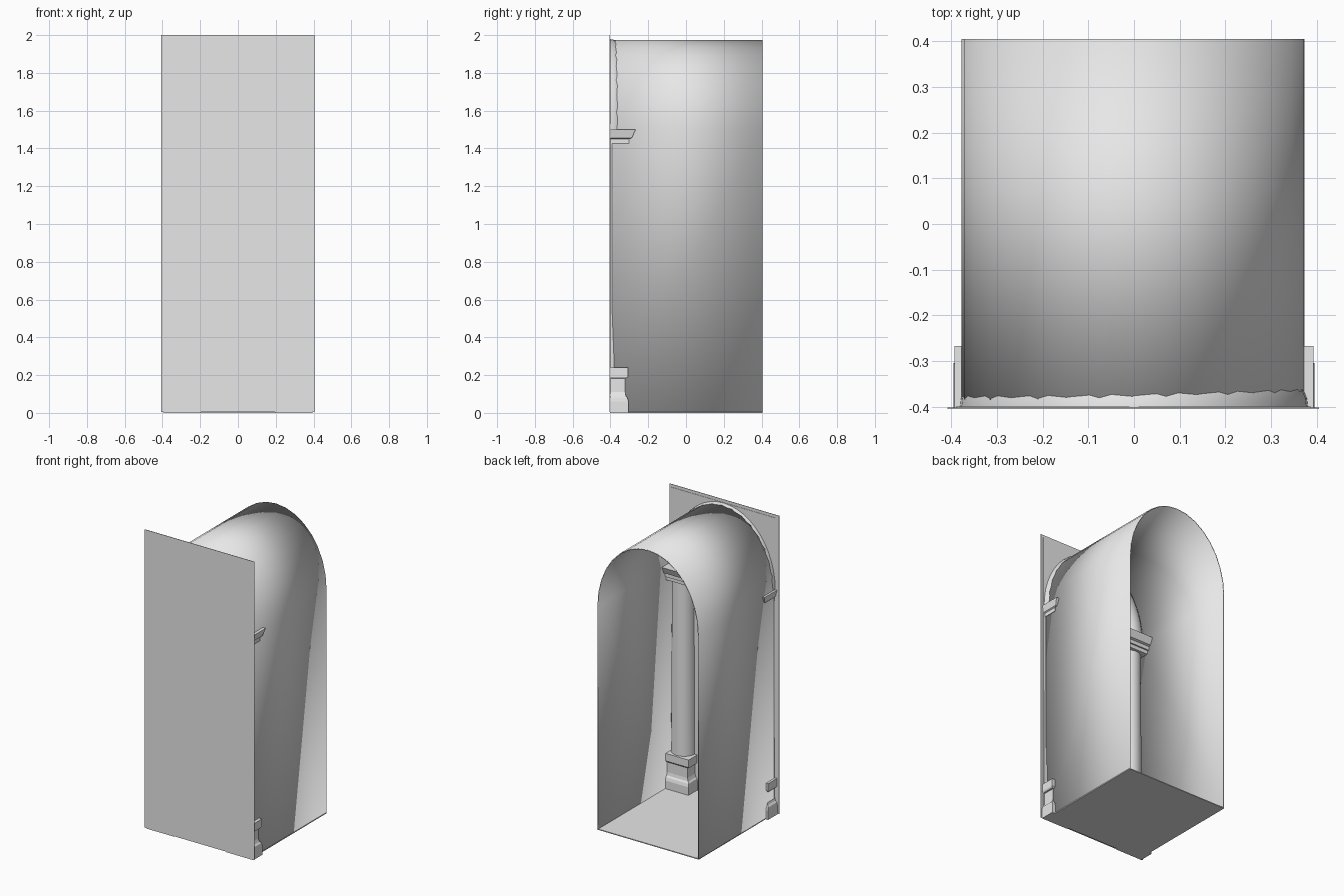
import bpy, bmesh
from math import sin, cos, pi, radians
from mathutils import Vector

cube = bpy.data.objects.get("Cube")
if cube:
    bpy.data.objects.remove(cube, do_unlink=True)

stone = bpy.data.materials.new("grey_stone")
stone.use_nodes = True
GREY = (0.8, 0.8, 0.8, 1)
stone.diffuse_color = GREY
bsdf = next(n for n in stone.node_tree.nodes if n.type == 'BSDF_PRINCIPLED')
bsdf.inputs["Base Color"].default_value = GREY

FRONT = -0.402      # plane the pillars and arch stand against
SPRING = 1.5        # height where the arches begin
PILLAR_X = 0.295


def loft(name, rings, closed=True, smooth=False):
    """Skin a list of equal point rings; closed rings get end caps."""
    bm = bmesh.new()
    rows = [[bm.verts.new(p) for p in ring] for ring in rings]
    n = len(rows[0])
    for a, b in zip(rows, rows[1:]):
        for i in range(n if closed else n - 1):
            j = (i + 1) % n
            bm.faces.new((a[i], a[j], b[j], b[i]))
    if closed:
        bm.faces.new(rows[0])
        bm.faces.new(rows[-1])
    bmesh.ops.recalc_face_normals(bm, faces=bm.faces)
    mesh = bpy.data.meshes.new(name)
    bm.to_mesh(mesh)
    bm.free()
    mesh.materials.append(stone)
    obj = bpy.data.objects.new(name, mesh)
    bpy.context.collection.objects.link(obj)
    if smooth:
        bpy.ops.object.select_all(action='DESELECT')
        obj.select_set(True)
        bpy.context.view_layer.objects.active = obj
        bpy.ops.object.shade_smooth_by_angle(angle=radians(35))
    return obj


def rect(x0, x1, y0, y1, z):
    return [Vector(p) for p in ((x0, y0, z), (x1, y0, z), (x1, y1, z), (x0, y1, z))]


def box(name, x0, x1, y0, y1, z0, z1):
    return loft(name, [rect(x0, x1, y0, y1, z) for z in (z0, z1)])


def block(name, cx, steps):
    """Stepped block against the front; steps are (z, half width, depth)."""
    return loft(name, [rect(cx - w, cx + w, FRONT, FRONT + d, z) for z, w, d in steps])


# Front panel with its slightly smaller backing sheet, and the floor
box("front_panel", -0.408, 0.405, -0.405, -0.402, 0.005, 2)
box("panel_backing", -0.39, 0.387, -0.402, -0.4, 0.005, 1.98)
box("floor", -0.378, 0.373, -0.392, 0.405, 0, 0.006)

# Arched vault, open at the back
SEG = 16
profile = [(0.375, 0.003)]
profile += [(0.375 * cos(pi * i / SEG), SPRING + 0.473 * sin(pi * i / SEG))
            for i in range(SEG + 1)]
profile += [(-0.375, 0.003)]
vault = loft("vault", [[Vector((x - 0.003, y, z)) for x, z in profile]
                       for y in (-0.392, 0.405)], closed=False, smooth=True)
shell = vault.modifiers.new("thickness", 'SOLIDIFY')
shell.thickness = 0.006
shell.offset = -1 if vault.data.polygons[0].normal.x > 0 else 1

# Half-round pillars with stepped bases and capitals
BASE = [(0, 0.1, 0.098), (0.06, 0.1, 0.098), (0.08, 0.097, 0.092), (0.09, 0.088, 0.084),
        (0.11, 0.081, 0.08), (0.18, 0.081, 0.08), (0.18, 0.092, 0.085),
        (0.19, 0.098, 0.094), (0.24, 0.098, 0.094)]
CAPITAL = [(1.4, 0.073, 0.09), (1.425, 0.073, 0.09), (1.425, 0.08, 0.1),
           (1.45, 0.08, 0.1), (1.455, 0.088, 0.115), (1.5, 0.098, 0.135)]
HALF = [pi * i / 12 for i in range(13)]
for side, s in (("left", 1), ("right", -1)):
    cx = s * PILLAR_X
    block(side + "_pillar_base", cx, BASE)
    block(side + "_pillar_capital", cx, CAPITAL)
    loft(side + "_pillar_shaft",
         [[Vector((cx + r * cos(a), FRONT + r * sin(a), z)) for a in HALF]
          for z, r in ((0.23, 0.08), (1.41, 0.074))], smooth=True)

# Rounded arch moulding springing from the capitals
rings = []
for i in range(25):
    t = pi * i / 24
    rings.append([Vector(((0.303 + 0.078 * cos(a)) * cos(t),
                          FRONT + 0.08 * sin(a),
                          SPRING + (0.39 + 0.088 * cos(a)) * sin(t))) for a in HALF])
loft("arch_moulding", rings, smooth=True)
